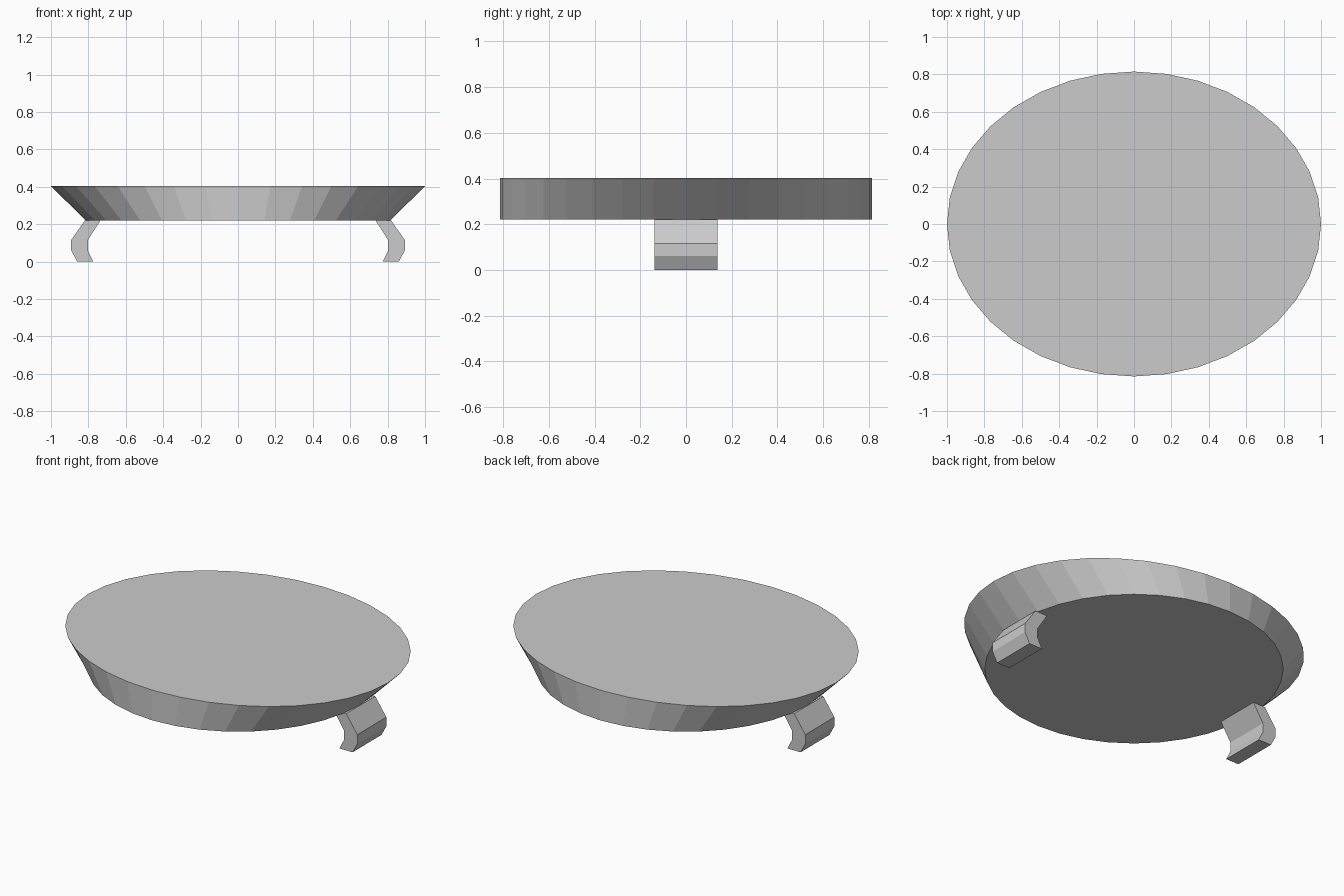
import bpy
import bmesh
from math import cos, sin, tau

if "Cube" in bpy.data.objects:
    bpy.data.objects.remove(bpy.data.objects["Cube"])

SIDES = 36
BASE_Z, TOP_Z = 0.221, 0.403
BASE_R, TOP_RX = 0.815, 1.0
LEG_HALF_WIDTH = 0.138


def loft(name, ring_a, ring_b):
    """Closed solid between two matching rings of points."""
    bm = bmesh.new()
    a = [bm.verts.new(p) for p in ring_a]
    b = [bm.verts.new(p) for p in ring_b]
    bm.faces.new(a)
    bm.faces.new(b)
    n = len(a)
    for i in range(n):
        j = (i + 1) % n
        bm.faces.new((a[i], a[j], b[j], b[i]))
    bmesh.ops.recalc_face_normals(bm, faces=bm.faces)
    mesh = bpy.data.meshes.new(name)
    bm.to_mesh(mesh)
    bm.free()
    obj = bpy.data.objects.new(name, mesh)
    bpy.context.collection.objects.link(obj)
    return obj


def ellipse(rx, ry, z):
    return [(rx * cos(tau * i / SIDES), ry * sin(tau * i / SIDES), z)
            for i in range(SIDES)]


# Dish body: round base flaring sideways to an oval top
loft("dish_body", ellipse(BASE_R, BASE_R, BASE_Z), ellipse(TOP_RX, BASE_R, TOP_Z))

# Bent feet: one profile in x/z, mirrored left and right
profile = [(0.735, BASE_Z), (0.818, BASE_Z), (0.892, 0.115), (0.892, 0.06),
           (0.86, 0), (0.773, 0), (0.803, 0.06), (0.803, 0.115)]
for name, side in (("left_foot", -1), ("right_foot", 1)):
    loft(name,
         [(side * x, -LEG_HALF_WIDTH, z) for x, z in profile],
         [(side * x, LEG_HALF_WIDTH, z) for x, z in profile])
